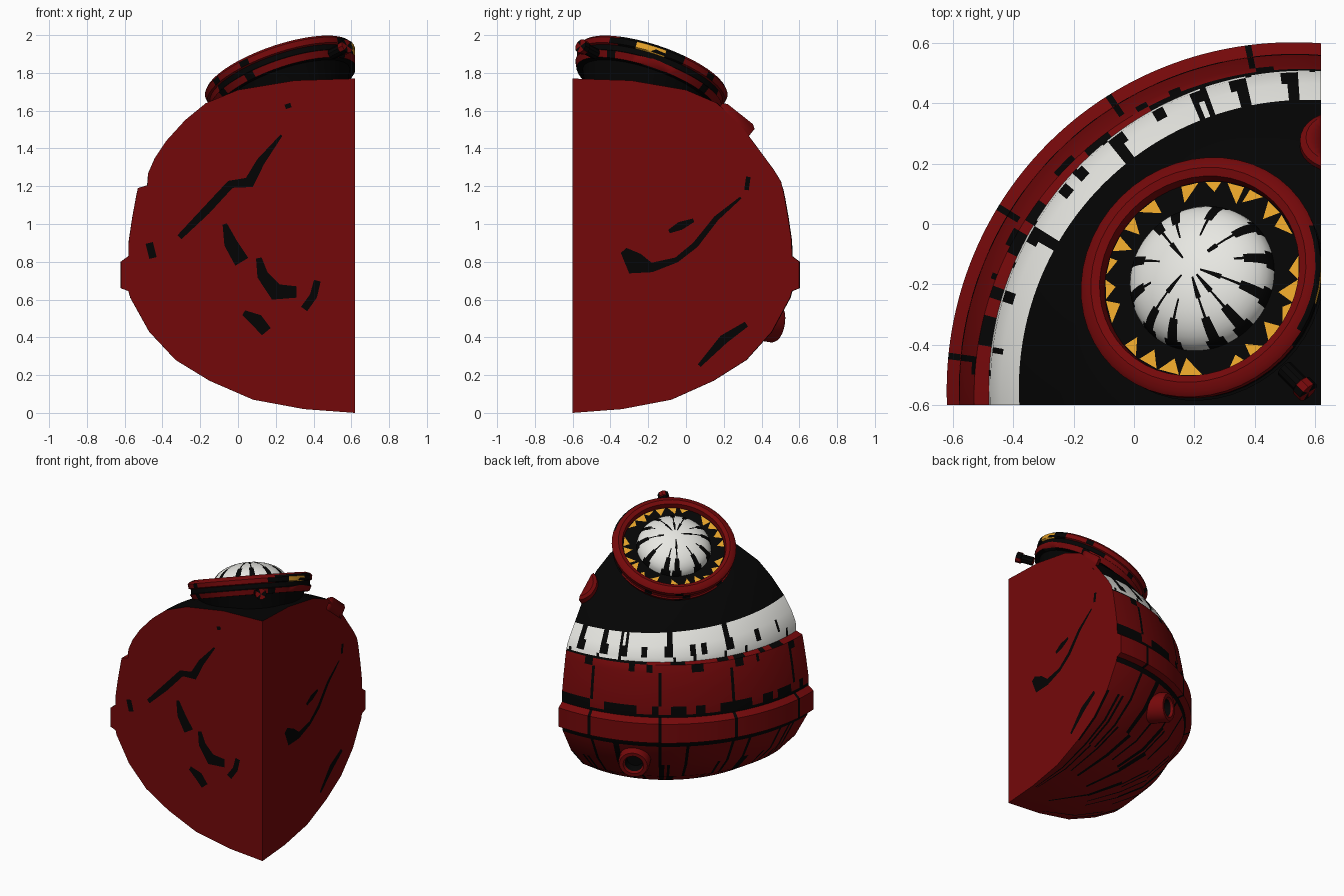
import bpy, bmesh, math, random
from mathutils import Vector, Matrix

if "Cube" in bpy.data.objects:
    bpy.data.objects.remove(bpy.data.objects["Cube"])

random.seed(4)
AX, AY = 0.62, -0.60                # corner axis of the quarter hull


def material(name, rgb):
    m = bpy.data.materials.new(name)
    m.diffuse_color = (*rgb, 1)
    m.use_nodes = True
    m.node_tree.nodes["Principled BSDF"].inputs["Base Color"].default_value = m.diffuse_color
    return m


MATS = [material("dark red", (0.175, 0.0025, 0.003)),
        material("black", (0.0012, 0.0012, 0.0012)),
        material("off white", (0.80, 0.80, 0.76)),
        material("amber", (0.78, 0.36, 0.022))]
RED, BLACK, WHITE, AMBER = range(4)


def finish(bm, name, matrix=None, angle=35):
    if matrix:
        bm.transform(matrix)
    bmesh.ops.recalc_face_normals(bm, faces=bm.faces)
    mesh = bpy.data.meshes.new(name)
    bm.to_mesh(mesh)
    bm.free()
    for m in MATS:
        mesh.materials.append(m)
    ob = bpy.data.objects.new(name, mesh)
    bpy.context.collection.objects.link(ob)
    bpy.ops.object.select_all(action='DESELECT')
    ob.select_set(True)
    bpy.context.view_layer.objects.active = ob
    bpy.ops.object.shade_smooth_by_angle(angle=math.radians(angle))
    return ob


def lathe(name, profile, n, rule, matrix, closed=False):
    """Full turn of (radius, height); rule(row, column) gives the colour."""
    bm = bmesh.new()
    cols = [[bm.verts.new((r * math.cos(2 * math.pi * j / n), r * math.sin(2 * math.pi * j / n), h))
             for r, h in profile] for j in range(n)]
    rows = len(profile) if closed else len(profile) - 1
    for j in range(n):
        a, b = cols[j], cols[(j + 1) % n]
        for i in range(rows):
            k = (i + 1) % len(profile)
            bm.faces.new((a[i], b[i], b[k], a[k])).material_index = rule(i, j)
    bmesh.ops.remove_doubles(bm, verts=bm.verts, dist=1e-5)
    return finish(bm, name, matrix)


def trim(ob):
    """Cut a part off flush with the two flat sides."""
    bm = bmesh.new()
    bm.from_mesh(ob.data)
    for no in ((1, 0, 0), (0, -1, 0)):
        bmesh.ops.bisect_plane(bm, geom=bm.verts[:] + bm.edges[:] + bm.faces[:],
                               plane_co=(AX, AY, 0), plane_no=no, clear_outer=True)
        bmesh.ops.holes_fill(bm, edges=[e for e in bm.edges if e.is_boundary])
    bm.to_mesh(ob.data)
    bm.free()


def placed(pos, normal):
    return Matrix.Translation(pos) @ Vector(normal).to_track_quat('Z', 'Y').to_matrix().to_4x4()


# Quarter hull: profile turned through 90 degrees with two flat cut sides
hull = [(0, 0), (.27, .02), (.54, .07), (.77, .17), (.95, .28), (1.09, .43), (1.19, .61),
        (1.20, .645), (1.24, .66), (1.24, .80), (1.20, .83), (1.20, .85), (1.198, .91),
        (1.18, 1.03), (1.16, 1.14), (1.15, 1.19), (1.10, 1.205), (1.095, 1.27), (1.06, 1.35),
        (1.0, 1.44), (.90, 1.55), (.79, 1.64), (.62, 1.71), (.32, 1.76), (0, 1.77)]
# The pale band sinks toward the back end: (radius, height) shift per row
SINK = {16: (.045, -.003), 17: (.045, -.045), 18: (.042, -.065), 19: (.045, -.08), 20: (.03, -.04)}
SEAMS = (11, 34, 58, 82)
TICKS = {4: 2, 13: 2, 20: 2, 28: 1, 36: 2, 45: 1, 49: 1, 58: 2, 70: 1, 80: 0}
tick_cols = {j + k: w for j, w in TICKS.items() for k in range(w + 1)}
wave = [math.sin(j * .35) + math.sin(j * .83) for j in range(90)]
streaks = set()
for _ in range(34):
    i, j = random.randint(1, 4), random.randrange(89)
    streaks |= {(i, j), (i + 1, j)}


def hull_point(t, i):
    """Slightly fuller between the two ends than a true circle."""
    dr, dz = SINK.get(i, (0, 0))
    fuller = .02 if i < 15 else .012 if i == 15 else .006
    f = .967 + .033 * math.sin(t) + fuller * math.sin(2 * t)
    r = (hull[i][0] + dr * math.cos(t)) * f
    return AX - r * math.sin(t), AY + r * math.cos(t), hull[i][1] + dz * math.cos(t)


def hull_colour(i, j):
    if i in (6, 10) or i >= 19:
        return BLACK
    if 16 <= i <= 18:
        if i == 17 and j in tick_cols:
            return BLACK
        if i == 18 and tick_cols.get(j) == 2 and j % 3:
            return BLACK
        return BLACK if i == 16 and wave[(j * 2) % 90] > 1.35 else WHITE
    if i == 15:
        return BLACK if j < 30 or wave[j] > .3 else RED
    if i == 14:
        return BLACK if wave[(j + 31) % 90] > .9 else RED
    if i == 11:
        return BLACK if wave[j] > -.2 else RED
    if i < 6:
        return BLACK if (i, j) in streaks or (i > 3 and j in SEAMS) else RED
    return BLACK if j in SEAMS else RED


bm = bmesh.new()
N = 90
poles = [bm.verts.new((AX, AY, hull[0][1])), bm.verts.new((AX, AY, hull[-1][1]))]
cols = []
for j in range(N + 1):
    t = math.pi / 2 * j / N
    cols.append([poles[0]] + [bm.verts.new(hull_point(t, i)) for i in range(1, len(hull) - 1)] + [poles[1]])
for j in range(N):
    a, b = cols[j], cols[j + 1]
    for i in range(len(hull) - 1):
        vs = list(dict.fromkeys((a[i], b[i], b[i + 1], a[i + 1])))
        bm.faces.new(vs).material_index = hull_colour(i, j)
for side in (cols[0], cols[-1]):
    bm.faces.new(side).material_index = RED
finish(bm, "quarter_hull")


# Painted scratches on the two cut sides: tapered ribbons (u, z, half width)
def scratch(name, pts, front):
    bm = bmesh.new()
    pairs = []
    for k, (u, z, w) in enumerate(pts):
        p, q = pts[max(k - 1, 0)], pts[min(k + 1, len(pts) - 1)]
        d = Vector((q[0] - p[0], q[1] - p[1])).normalized()
        pair = []
        for s in (-w, w):
            uu, zz = u - d.y * s, z + d.x * s
            pair.append(bm.verts.new((uu, AY - .003, zz) if front else (AX + .003, uu, zz)))
        pairs.append(pair)
    for a, b in zip(pairs, pairs[1:]):
        bm.faces.new((a[0], b[0], b[1], a[1])).material_index = BLACK
    out = Vector((0, -1, 0)) if front else Vector((1, 0, 0))
    ob = finish(bm, name)
    if ob.data.polygons[0].normal.dot(out) < 0:
        ob.data.flip_normals()


FRONT = [[(-.31, .93, .015), (-.17, 1.07, .022), (-.04, 1.21, .022), (.06, 1.22, .03), (.12, 1.33, .022), (.23, 1.47, .006)],
         [(-.07, 1.0, .012), (-.04, .90, .035), (.02, .80, .04)],
         [(.11, .82, .015), (.13, .73, .03), (.20, .64, .045), (.31, .64, .03)],
         [(.42, .70, .018), (.40, .62, .02), (.35, .55, .02)],
         [(.03, .53, .015), (.10, .49, .035), (.15, .43, .03)],
         [(-.47, .90, .02), (-.45, .82, .02)], [(.25, 1.62, .012), (.28, 1.63, .012)]]
SIDE = [[(-.33, .86, .02), (-.27, .79, .06), (-.18, .77, .025), (-.05, .81, .014), (.05, .89, .016), (.16, 1.03, .014), (.29, 1.14, .006)],
        [(-.09, .96, .01), (-.03, .99, .022), (.04, 1.02, .01)],
        [(.07, .25, .01), (.20, .39, .025), (.32, .47, .015)],
        [(.32, 1.18, .012), (.33, 1.25, .012)]]
for k, s in enumerate(FRONT):
    scratch(f"front_scratch_{k}", s, True)
for k, s in enumerate(SIDE):
    scratch(f"side_scratch_{k}", s, False)

# Eye assembly, tilted outward on the top of the hull
EYE = placed((.215, -.17, 1.825), (-.31, .31, .90))


def toward(x, y):
    """Ring column that faces a world direction."""
    d = EYE.to_3x3().inverted() @ Vector((x, y, 0))
    return round(math.atan2(d.y, d.x) / (2 * math.pi) * 48) % 48


def apart(j, c):
    return min((j - c) % 48, (c - j) % 48)


RIGHT, CORNER = toward(1, -.2), toward(1, -1)


def ring_colour(i, j):
    if i >= 9:
        return BLACK
    if 3 <= i <= 5 and apart(j, RIGHT) < 4:
        return AMBER if apart(j, RIGHT) < 2 and i > 3 else BLACK
    if i in (6, 7):
        return BLACK if apart(j, CORNER) < 15 or j % 5 == 1 else RED
    return BLACK if i in (4, 8) and j % 11 == 2 else RED


lathe("eye_neck", [(.37, -.10), (.32, -.20), (.27, -.32)], 32, lambda i, j: BLACK, EYE)
trim(lathe("eye_ring", [(.338, -.06), (.348, -.005), (.375, .005), (.405, -.005), (.418, -.02), (.413, -.05),
                        (.40, -.055), (.40, -.085), (.408, -.09), (.39, -.125), (.34, -.125)], 48,
           ring_colour, EYE, True))
lathe("eye_socket", [(.345, -.04), (0, -.04)], 40, lambda i, j: BLACK, EYE)

# Amber teeth around the socket
bm = bmesh.new()
for k in range(26):
    if k % 7 == 4:
        continue
    a, w = 2 * math.pi * k / 26, random.uniform(.075, .125)
    rin = random.uniform(.275, .31)
    pts = ((.338, a - w), (.338, a + w), (rin, a + random.uniform(-.1, .1)))
    f = bm.faces.new([bm.verts.new((r * math.cos(t), r * math.sin(t), -.036)) for r, t in pts])
    f.material_index = AMBER
finish(bm, "eye_teeth", EYE)

# White lens split into petals by dark cracks that widen toward the rim
cracks = [(round(k * 120 / 12) + random.choice((-2, 0, 2)), random.choice((6, 7, 8, 9))) for k in range(12)]


def lens_colour(i, j):
    for c, reach in cracks:
        d = min((j - c) % 120, (c - j) % 120)
        if i < reach and d <= (2 if i < 2 else 1 if i < 5 else 0 if i < 7 else 1):
            return BLACK
    return WHITE


lens = [(.25 * math.cos(t), -.04 + .14 * math.sin(t)) for t in [math.pi / 2 * k / 10 for k in range(11)]]
lathe("eye_lens", lens, 120, lens_colour, EYE)

# Small knob on the inner end of the eye ring
trim(lathe("ring_knob", [(0, -.07), (.03, -.07), (.03, .01), (.038, .015), (.038, .05), (0, .05)], 10,
           lambda i, j: BLACK if i == 1 or j % 3 == 0 else RED, placed((.545, -.525, 1.925), (.66, -.66, .35))))

# Round port on the lower hull
t = math.radians(26)
port_dir = Vector((-math.sin(t), math.cos(t), -.15))
lathe("hull_port", [(.105, -.16), (.105, .06), (.095, .075), (.07, .075), (.06, .06), (.055, .0), (0, .0)], 20,
      lambda i, j: BLACK if i > 3 else RED,
      placed((AX - 1.13 * math.sin(t), AY + 1.13 * math.cos(t), .485), port_dir))

# Half button on the dark dome, trimmed at the cut side
trim(lathe("dome_button", [(0, -.06), (.12, -.06), (.12, .02), (.10, .035), (0, .035)], 28,
           lambda i, j: RED, placed((.67, .265, 1.555), (0, .62, .78))))
